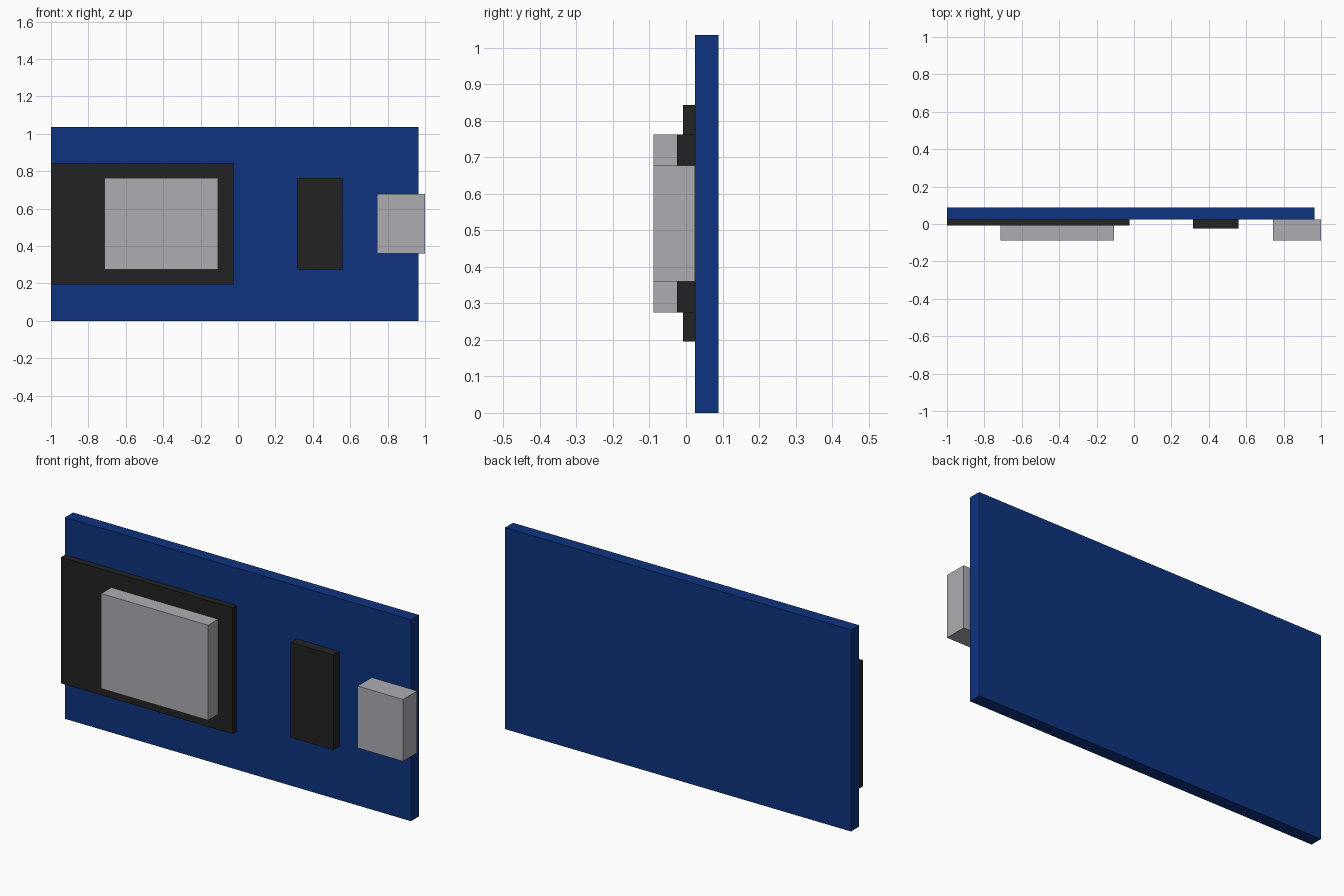
import bpy
from mathutils import Vector

cube = bpy.data.objects.get("Cube")
if cube:
    bpy.data.objects.remove(cube, do_unlink=True)


def material(name, rgb):
    mat = bpy.data.materials.new(name)
    mat.use_nodes = True
    color = (*rgb, 1)
    mat.diffuse_color = color
    mat.node_tree.nodes["Principled BSDF"].inputs["Base Color"].default_value = color
    return mat


def box(name, low, high, mat):
    """Axis-aligned block between two opposite corners."""
    low, high = Vector(low), Vector(high)
    bpy.ops.mesh.primitive_cube_add(size=1, location=(low + high) / 2)
    obj = bpy.context.object
    obj.name = name
    obj.scale = high - low
    bpy.ops.object.transform_apply(location=False, rotation=False, scale=True)
    obj.data.materials.append(mat)
    return obj


blue = material("board blue", (0.004, 0.033, 0.212))
black = material("chip black", (0.016, 0.016, 0.016))
silver = material("metal silver", (0.418, 0.414, 0.448))

FACE = 0.025    # front surface of the board
MODULE = -0.008  # front surface of the radio module

# Upright circuit board
box("circuit_board", (-1, FACE, 0), (0.965, 0.089, 1.035), blue)

# Radio module with its metal shield
box("radio_module", (-1, MODULE, 0.195), (-0.025, FACE, 0.843), black)
box("module_shield", (-0.715, -0.089, 0.275), (-0.107, MODULE, 0.763), silver)

# Interface chip and the socket overhanging the board edge
box("interface_chip", (0.315, -0.024, 0.275), (0.558, FACE, 0.763), black)
box("usb_socket", (0.742, -0.089, 0.36), (1, FACE, 0.678), silver)
